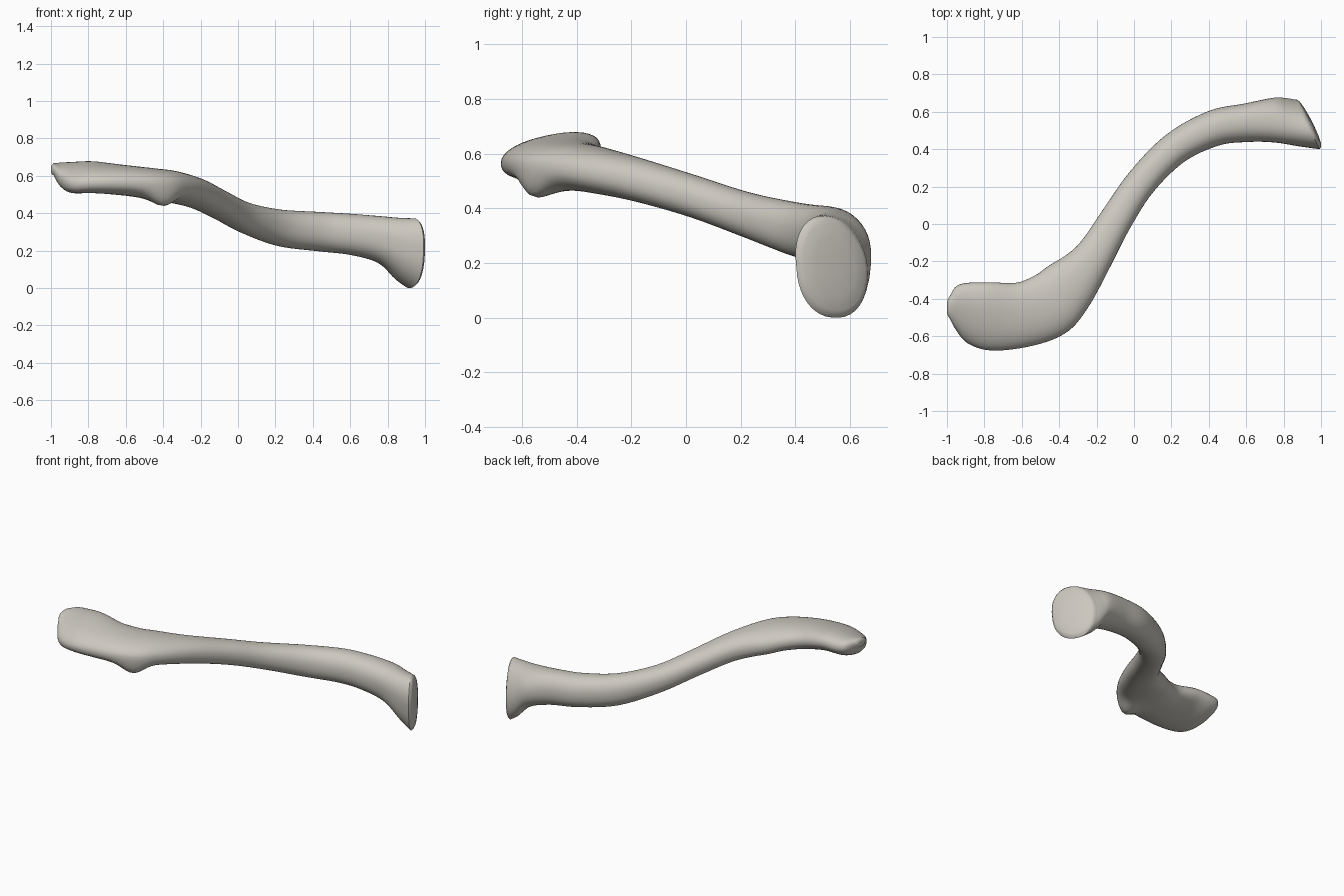
import bpy
import bmesh
import math
from mathutils import Vector

cube = bpy.data.objects.get("Cube")
if cube:
    bpy.data.objects.remove(cube, do_unlink=True)

RING_SIDES = 40
STEPS = 6

# Stations along the shaft: x, y, z, half width, half height, yaw, roll (degrees)
STATIONS = [
    (-.985, -.44, .637, .06, .032, 0, 8),
    (-.95, -.445, .61, .12, .056, 0, 14),
    (-.89, -.47, .594, .165, .07, 0, 15),
    (-.77, -.488, .595, .185, .075, 0, 12),
    (-.6, -.48, .578, .175, .08, 8, 6),
    (-.45, -.425, .56, .175, .083, 27, 3),
    (-.355, -.335, .545, .155, .084, 42, 0),
    (-.22, -.175, .508, .106, .08, 55, 0),
    (-.095, .03, .447, .088, .078, 58, 0),
    (.04, .23, .378, .083, .083, 52, 0),
    (.22, .41, .325, .087, .098, 36, 0),
    (.425, .517, .305, .096, .105, 17, 0),
    (.6, .547, .29, .103, .11, 5, 0),
    (.75, .56, .262, .12, .125, 7, 0),
    (.855, .55, .212, .138, .163, 20, 0),
    (.925, .54, .187, .147, .184, 27, 0),
]


def catmull(p0, p1, p2, p3, t):
    """Smoothly blend four neighbouring station values."""
    return .5 * (2 * p1 + (p2 - p0) * t + (2 * p0 - 5 * p1 + 4 * p2 - p3) * t * t
                 + (3 * p1 - p0 - 3 * p2 + p3) * t ** 3)


def resample(stations):
    """Turn the sparse stations into a dense run of sections."""
    last = len(stations) - 1
    sections = []
    for i in range(last):
        around = [stations[min(max(i + k, 0), last)] for k in (-1, 0, 1, 2)]
        for step in range(STEPS):
            sections.append([catmull(*values, step / STEPS) for values in zip(*around)])
    sections.append(list(stations[last]))
    return sections


def add_caps(sections):
    """Round both ends with shrinking sections pushed outwards."""
    def shrink(section, scale, push):
        x, y, z, width, height, yaw, roll = section
        a = math.radians(yaw)
        return [x + push * math.cos(a), y + push * math.sin(a), z,
                width * scale, height * scale, yaw, roll]
    first, end = sections[0], sections[-1]
    head = [shrink(first, .4, -.015), shrink(first, .75, -.01)]
    tail = [shrink(end, s, p) for s, p in ((.95, .012), (.85, .02), (.55, .027), (.2, .03))]
    return head + sections + tail


def tubercle(point):
    """Pull the underside of the outer bend down into a small knob."""
    distance = (point.xy - Vector((-.39, -.56))).length
    weight = math.exp(-(distance / .085) ** 2)
    if point.z < .56:
        point.z -= .055 * weight * min(1, (.56 - point.z) / .05)
    return point


def section_points(section):
    x, y, z, width, height, yaw, roll = section
    yaw, roll = math.radians(yaw), math.radians(roll)
    side = Vector((-math.sin(yaw), math.cos(yaw), 0))
    up = Vector((0, 0, 1))
    across = side * math.cos(roll) + up * math.sin(roll)
    above = up * math.cos(roll) - side * math.sin(roll)
    # The inner end leans to the front at the top
    lean = .11 * min(1, max(0, (x - .6) / .3))
    points = []
    for k in range(RING_SIDES):
        a = math.tau * k / RING_SIDES
        c, s = math.cos(a), math.sin(a)
        factor = 1 - lean * math.sin(2 * a) * (1 if s > 0 else .4)
        u = math.copysign(abs(c) ** .9, c) * width * factor
        v = math.copysign(abs(s) ** .9, s) * height * factor
        points.append(tubercle(Vector((x, y, z)) + across * u + above * v))
    return points


# Loft the bone through its sections
bm = bmesh.new()
rings = [[bm.verts.new(p) for p in section_points(s)]
         for s in add_caps(resample(STATIONS))]
for near, far in zip(rings, rings[1:]):
    for k in range(RING_SIDES):
        n = (k + 1) % RING_SIDES
        bm.faces.new((near[k], near[n], far[n], far[k]))
bm.faces.new(rings[0])
bm.faces.new(rings[-1])
bmesh.ops.recalc_face_normals(bm, faces=bm.faces)

# Stand it on the ground and centre it
low = [min(v.co[i] for v in bm.verts) for i in range(3)]
high = [max(v.co[i] for v in bm.verts) for i in range(3)]
shift = Vector((-(low[0] + high[0]) / 2, -(low[1] + high[1]) / 2, -low[2]))
bmesh.ops.translate(bm, verts=bm.verts, vec=shift)

mesh = bpy.data.meshes.new("collar_bone")
bm.to_mesh(mesh)
bm.free()
bone = bpy.data.objects.new("collar_bone", mesh)
bpy.context.collection.objects.link(bone)

# Bone colour
ivory = bpy.data.materials.new("pale_bone")
ivory.use_nodes = True
ivory.diffuse_color = (.6, .575, .52, 1)
shader = next(n for n in ivory.node_tree.nodes if n.type == "BSDF_PRINCIPLED")
shader.inputs["Base Color"].default_value = ivory.diffuse_color
mesh.materials.append(ivory)

bpy.context.view_layer.objects.active = bone
bone.select_set(True)
bpy.ops.object.shade_smooth_by_angle(angle=math.radians(50))
